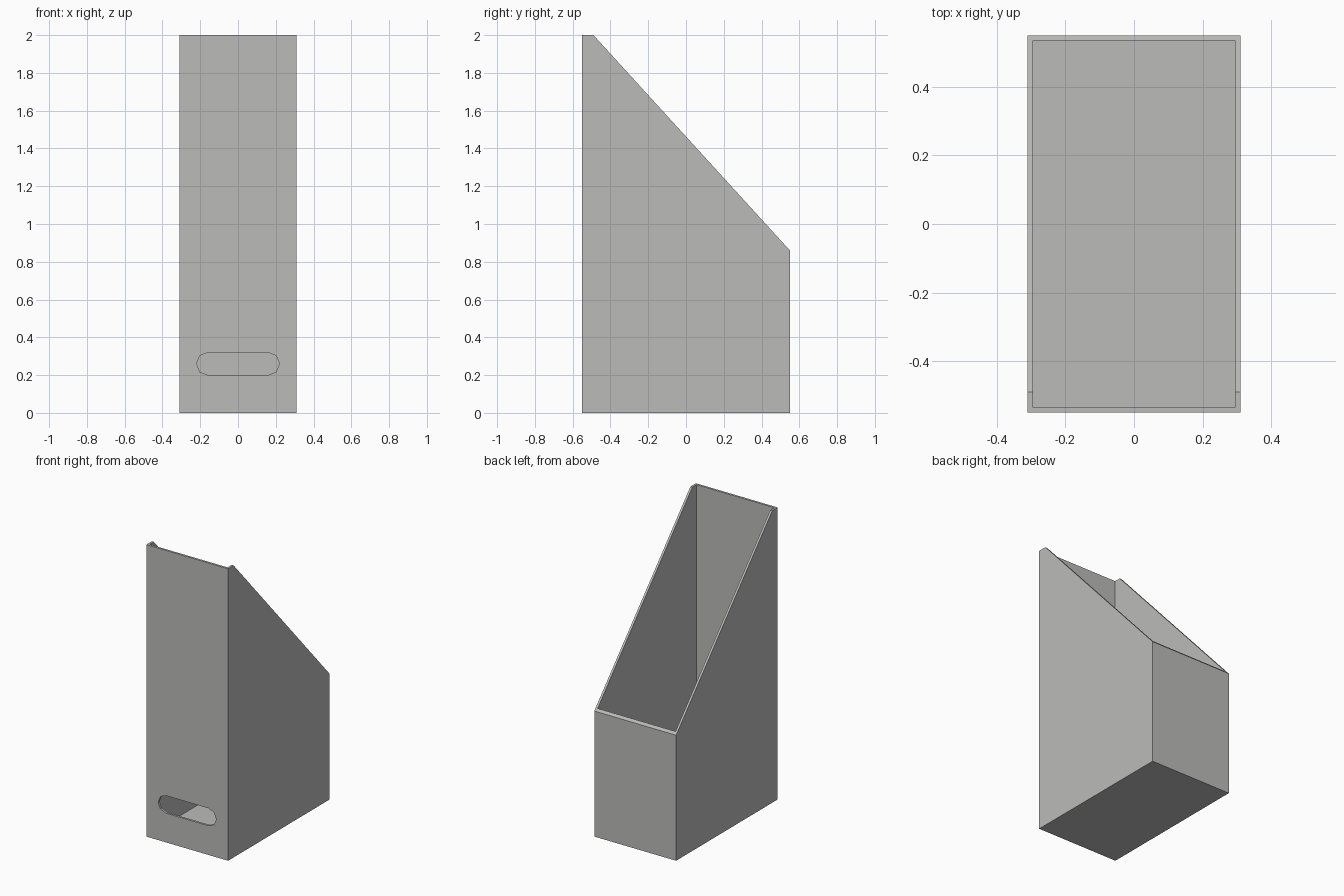
import bpy, bmesh, math

if "Cube" in bpy.data.objects:
    bpy.data.objects.remove(bpy.data.objects["Cube"])

W, D, T = 0.31, 0.55, 0.015   # half width, half depth, wall thickness

grey = bpy.data.materials.new("light grey")
grey.diffuse_color = (0.5, 0.5, 0.49, 1)
grey.use_nodes = True
grey.node_tree.nodes["Principled BSDF"].inputs["Base Color"].default_value = grey.diffuse_color


def prism(name, points, direction):
    """Extrude a closed 3D outline along a direction."""
    bm = bmesh.new()
    face = bm.faces.new([bm.verts.new(p) for p in points])
    side = bmesh.ops.extrude_face_region(bm, geom=[face])
    verts = [v for v in side["geom"] if isinstance(v, bmesh.types.BMVert)]
    bmesh.ops.translate(bm, verts=verts, vec=direction)
    bmesh.ops.recalc_face_normals(bm, faces=bm.faces)
    mesh = bpy.data.meshes.new(name)
    bm.to_mesh(mesh)
    bm.free()
    mesh.materials.append(grey)
    obj = bpy.data.objects.new(name, mesh)
    bpy.context.collection.objects.link(obj)
    return obj


def cut(target, cutter):
    """Subtract the cutter and remove it."""
    mod = target.modifiers.new("cut", 'BOOLEAN')
    mod.operation = 'DIFFERENCE'
    mod.solver = 'EXACT'
    mod.object = cutter
    bpy.context.view_layer.objects.active = target
    bpy.ops.object.modifier_apply(modifier=mod.name)
    bpy.data.objects.remove(cutter)


# Holder body: slanted side profile extruded across the width
profile = [(-D, 0), (D, 0), (D, 0.86), (-0.49, 2), (-D, 2)]
body = prism("magazine_holder", [(-W, y, z) for y, z in profile], (2 * W, 0, 0))

# Hollow interior, open at the top, leaving thin walls and a floor
w, d = W - T, D - T
cut(body, prism("cavity_cutter", [(-w, -d, T), (w, -d, T), (w, d, T), (-w, d, T)], (0, 0, 2.5)))

# Finger slot with faceted round ends through the front wall
slot = []
for side, start in ((1, -90), (-1, 90)):
    for i in range(5):
        a = math.radians(start + 45 * i)
        slot.append((side * 0.16 + 0.06 * math.cos(a), -D - 0.1, 0.26 + 0.06 * math.sin(a)))
cut(body, prism("slot_cutter", slot, (0, 0.2, 0)))
